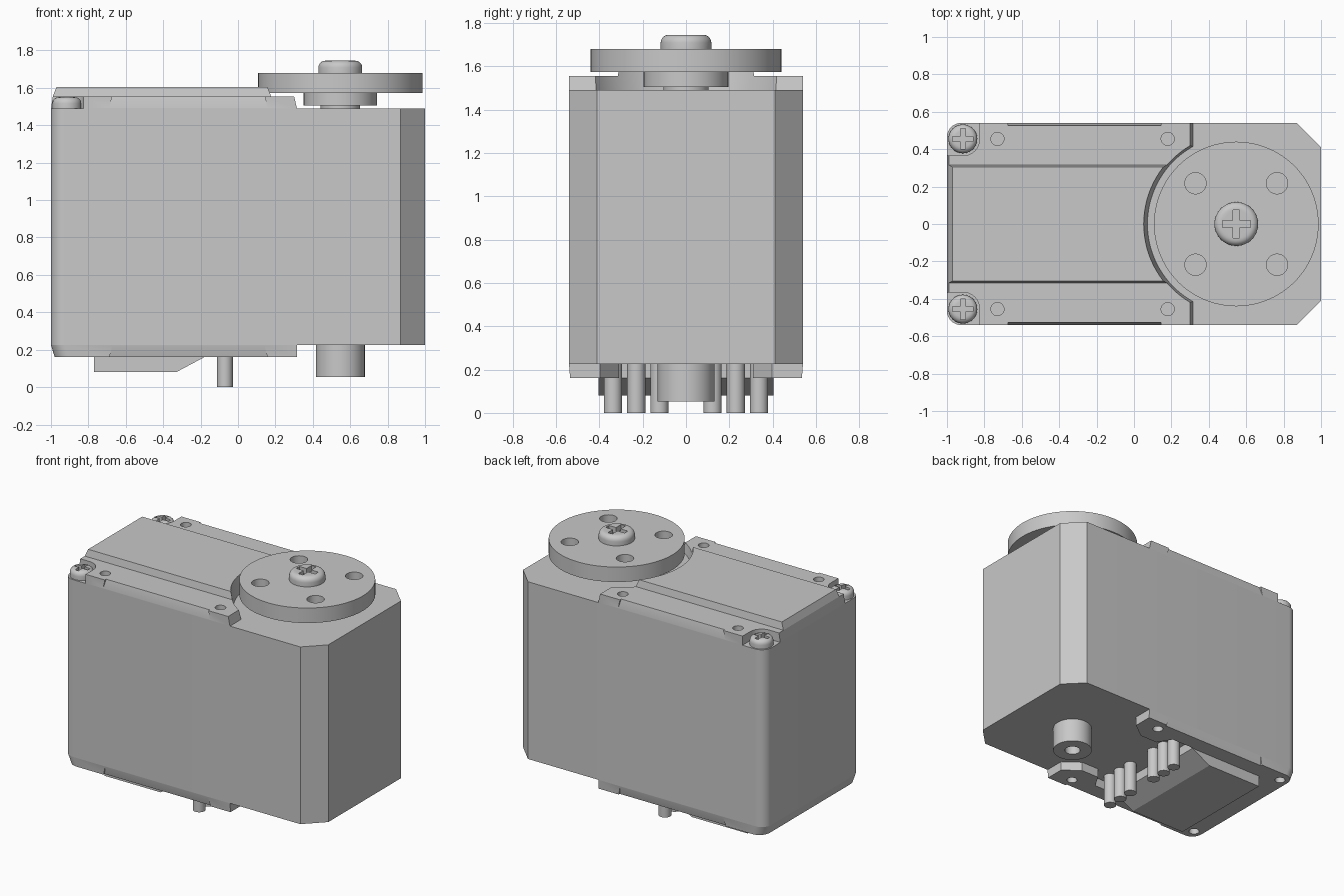
import bpy, bmesh
from math import cos, sin, pi, radians

old = bpy.data.objects.get("Cube")
if old:
    bpy.data.objects.remove(old, do_unlink=True)

grey = bpy.data.materials.new("plain_grey")
grey.use_nodes = True
grey.diffuse_color = (0.58, 0.58, 0.58, 1)
grey.node_tree.nodes["Principled BSDF"].inputs["Base Color"].default_value = grey.diffuse_color

AXIS = 0.547          # x of the output shaft
SCREW_X, HOLE_Y = -0.915, 0.455


def loft(name, rings):
    """Solid through a stack of equal-length point rings."""
    bm = bmesh.new()
    loops = [[bm.verts.new(p) for p in ring] for ring in rings]
    n = len(loops[0])
    for a, b in zip(loops, loops[1:]):
        for i in range(n):
            j = (i + 1) % n
            bm.faces.new((a[i], a[j], b[j], b[i]))
    bm.faces.new(loops[0][::-1])
    bm.faces.new(loops[-1])
    bmesh.ops.recalc_face_normals(bm, faces=bm.faces)
    me = bpy.data.meshes.new(name)
    bm.to_mesh(me)
    bm.free()
    ob = bpy.data.objects.new(name, me)
    bpy.context.collection.objects.link(ob)
    me.materials.append(grey)
    return ob


def prism(name, pts, z0, z1, top=None):
    return loft(name, [[(x, y, z0) for x, y in pts], [(x, y, z1) for x, y in top or pts]])


def lathe(name, profile, cx, cy, n=48):
    return loft(name, [[(cx + r * cos(2 * pi * i / n), cy + r * sin(2 * pi * i / n), z)
                        for i in range(n)] for r, z in profile])


def rect(x0, x1, y0, y1):
    return [(x0, y0), (x1, y0), (x1, y1), (x0, y1)]


def mirrored(half):
    """Close a half outline (y > 0) by mirroring it across y = 0."""
    return half + [(x, -y) for x, y in reversed(half)]


def arc(cx, cy, r, a0, a1, n=8):
    return [(cx + r * cos(radians(a0 + (a1 - a0) * i / n)),
             cy + r * sin(radians(a0 + (a1 - a0) * i / n))) for i in range(n + 1)]


def case_outline(x0, x1, y, r, chamfer=0):
    end = [(x1, y - chamfer), (x1 - chamfer, y)] if chamfer else [(x1, y)]
    return mirrored(end + arc(x0 + r, y - r, r, 90, 180))


def cut(ob, cutters):
    bpy.context.view_layer.objects.active = ob
    for c in cutters:
        c.hide_render = True
        m = ob.modifiers.new("cut", "BOOLEAN")
        m.operation, m.solver, m.object = "DIFFERENCE", "EXACT", c
        bpy.ops.object.modifier_apply(modifier=m.name)
        bpy.data.objects.remove(c, do_unlink=True)
    return ob


def hole(cx, cy, r, z0, z1):
    return lathe("hole_cutter", [(r, z0), (r, z1)], cx, cy, 32)


def screw(name, cx, cy, r, z0, z1, slot, width):
    """Rounded pan head with a cross recess."""
    b = (z1 - z0) * 0.55
    dome = [(r - b + b * cos(a * pi / 10), z1 - b + b * sin(a * pi / 10)) for a in range(6)]
    head = lathe(name, [(r, z0)] + dome, cx, cy)
    cut(head, [prism("slot_cutter", rect(cx - a, cx + a, cy - b, cy + b), z1 - 0.04, z1 + 0.1)
               for a, b in ((slot, width), (width, slot))])


# Main case
prism("case", case_outline(-1, 1, 0.54, 0.075, 0.13), 0.225, 1.49)


def edge_relief(s, z0, z1, y0, y1):
    """Shallow slanted trim along the long edge of a cover."""
    return prism("edge_cutter", rect(-0.69, 0.16, s * y0, s * 0.6), z0, z1,
                 rect(-0.67, 0.14, s * y1, s * 0.6))


# Top cover with screw pockets, holes and a round clearance for the disc
def disc_clearance():
    return lathe("clearance_cutter", [(0.468, 1.45), (0.503, 1.65)], AXIS, 0, 96)


cover = prism("top_cover", rect(-1, 0.315, -0.54, 0.54), 1.49, 1.555, rect(-0.99, 0.3, -0.54, 0.54))
pocket = [(-1.1, 0.365)] + arc(SCREW_X, HOLE_Y, 0.09, -90, 0) + [(-0.825, 0.6), (-1.1, 0.6)]
cutters = [disc_clearance()]
for s in (1, -1):
    cutters.append(prism("pocket_cutter", [(x, s * y) for x, y in pocket], 1.4, 1.7))
    cutters.append(edge_relief(s, 1.48, 1.57, 0.543, 0.522))
    cutters += [hole(x, s * HOLE_Y, 0.035, 1.4, 1.7) for x in (-0.73, 0.18)]
cut(cover, cutters)

ridge = prism("top_ridge", rect(-0.99, 0.35, -0.315, 0.315), 1.555, 1.605,
              rect(-0.97, 0.35, -0.305, 0.305))
cut(ridge, [disc_clearance()])

# Bottom cover with a recess around the pins
base = prism("bottom_cover", case_outline(-0.98, 0.315, 0.535, 0.08), 0.16, 0.225,
             case_outline(-1, 0.315, 0.54, 0.075))
recess = mirrored([(0.4, 0.46), (0.2, 0.31), (0.06, 0.31), (0, 0.41), (-0.18, 0.41)])
cutters = [prism("recess_cutter", recess, 0.1, 0.3)]
for s in (1, -1):
    cutters.append(edge_relief(s, 0.15, 0.23, 0.52, 0.542))
    cutters += [hole(x, s * HOLE_Y, 0.035, 0.1, 0.3) for x in (SCREW_X, 0.17)]
cut(base, cutters)

# Wedge under the base and connector pins
prism("bottom_wedge", rect(-0.77, -0.33, -0.405, 0.405), 0.08, 0.16, rect(-0.77, -0.18, -0.405, 0.405))
for s in (1, -1):
    for i, y in enumerate((0.123, 0.23, 0.337)):
        side = "left" if s > 0 else "right"
        lathe(f"pin_{side}_{i + 1}", [(0.042, 0), (0.042, 0.225)], -0.07, s * y, 24)

# Lower pivot boss
boss = lathe("pivot_boss", [(0.131, 0.053), (0.131, 0.225)], AXIS, 0)
cut(boss, [hole(AXIS, 0, 0.052, 0, 0.2)])

# Output shaft, hub and disc
lathe("shaft", [(0.105, 1.49), (0.105, 1.505)], AXIS, 0)
lathe("hub", [(0.196, 1.505), (0.196, 1.573)], AXIS, 0)
disc = lathe("output_disc", [(0.44, 1.573), (0.44, 1.68)], AXIS, 0, 96)
cut(disc, [hole(AXIS + a * 0.218, b * 0.218, 0.057, 1.5, 1.8) for a in (1, -1) for b in (1, -1)])

# Screws
screw("disc_screw", AXIS, 0, 0.117, 1.68, 1.745, 0.075, 0.018)
screw("cover_screw_left", SCREW_X, HOLE_Y, 0.077, 1.49, 1.55, 0.055, 0.013)
screw("cover_screw_right", SCREW_X, -HOLE_Y, 0.077, 1.49, 1.55, 0.055, 0.013)

# Smooth the round walls, keep edges crisp
for ob in bpy.context.collection.objects:
    if ob.type == "MESH" and grey.name in ob.data.materials:
        bpy.ops.object.select_all(action="DESELECT")
        ob.select_set(True)
        bpy.context.view_layer.objects.active = ob
        bpy.ops.object.shade_smooth_by_angle(angle=radians(25))
